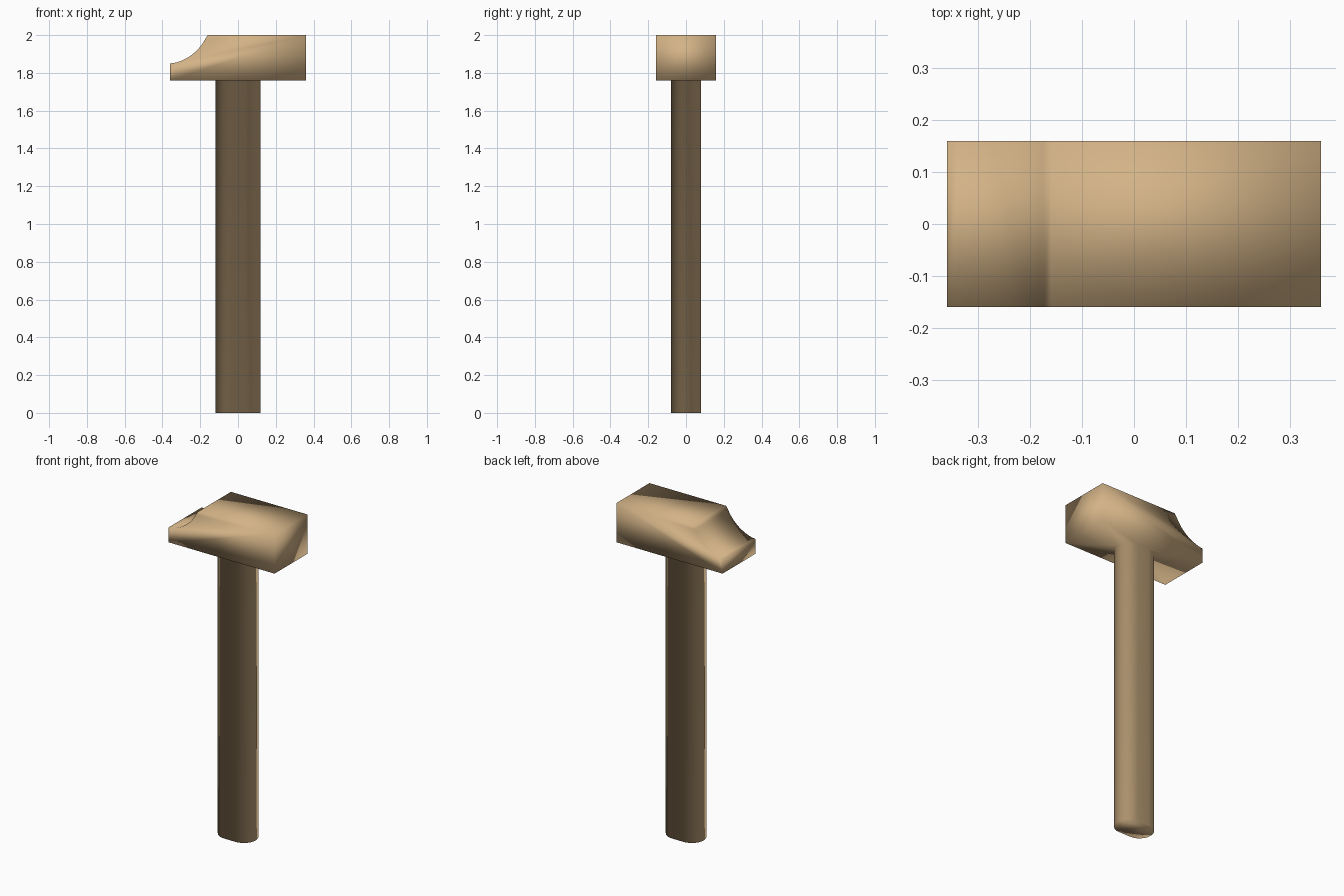
import bpy
import bmesh
from math import cos, sin, radians
from mathutils import Vector

cube = bpy.data.objects.get("Cube")
if cube:
    bpy.data.objects.remove(cube, do_unlink=True)

UNDERSIDE = 1.76

# Single light wood colour
wood = bpy.data.materials.new("light_wood")
wood.use_nodes = True
wood.diffuse_color = (0.65, 0.45, 0.24, 1)
wood.node_tree.nodes["Principled BSDF"].inputs["Base Color"].default_value = wood.diffuse_color


def arc(cx, cy, radius, start, end, steps):
    """Points along a circular arc, angles in degrees."""
    angles = [radians(start + (end - start) * i / steps) for i in range(steps + 1)]
    return [(cx + radius * cos(a), cy + radius * sin(a)) for a in angles]


def add_prism(bm, points, direction):
    """Closed prism made by pushing a flat outline along a direction."""
    face = bm.faces.new([bm.verts.new(p) for p in points])
    result = bmesh.ops.extrude_face_region(bm, geom=[face], use_keep_orig=True)
    moved = [g for g in result["geom"] if isinstance(g, bmesh.types.BMVert)]
    bmesh.ops.translate(bm, verts=moved, vec=Vector(direction))


bm = bmesh.new()

# Handle: tall bar with flat front and back and fully rounded sides
outline = arc(0.04, 0, 0.08, -90, 90, 12) + arc(-0.04, 0, 0.08, 90, 270, 12)
add_prism(bm, [(x, y, 0) for x, y in outline], (0, 0, UNDERSIDE))

# Head: block with a concave scoop over its right end
scoop = arc(-0.39, 2.09, 0.243, -82.9, -21.5, 12)
scoop[0], scoop[-1] = (-0.36, 1.85), (-0.16, 2.0)
side = [(0.36, UNDERSIDE), (-0.36, UNDERSIDE)] + scoop + [(0.36, 2.0)]
add_prism(bm, [(x, -0.16, z) for x, z in side], (0, 0.32, 0))

# Join: open both touching faces and fill the underside around the handle
touching = [f for f in bm.faces if all(abs(v.co.z - UNDERSIDE) < 0.001 for v in f.verts)]
bmesh.ops.delete(bm, geom=touching, context="FACES_ONLY")
rim = [e for e in bm.edges if e.is_boundary]
bmesh.ops.triangle_fill(bm, edges=rim, use_beauty=True)
bmesh.ops.recalc_face_normals(bm, faces=bm.faces)

# One carved piece, shaded softly all over
for face in bm.faces:
    face.smooth = True
mesh = bpy.data.meshes.new("hammer_head_and_handle")
bm.to_mesh(mesh)
bm.free()
mesh.materials.append(wood)
hammer = bpy.data.objects.new("hammer_head_and_handle", mesh)
bpy.context.collection.objects.link(hammer)
